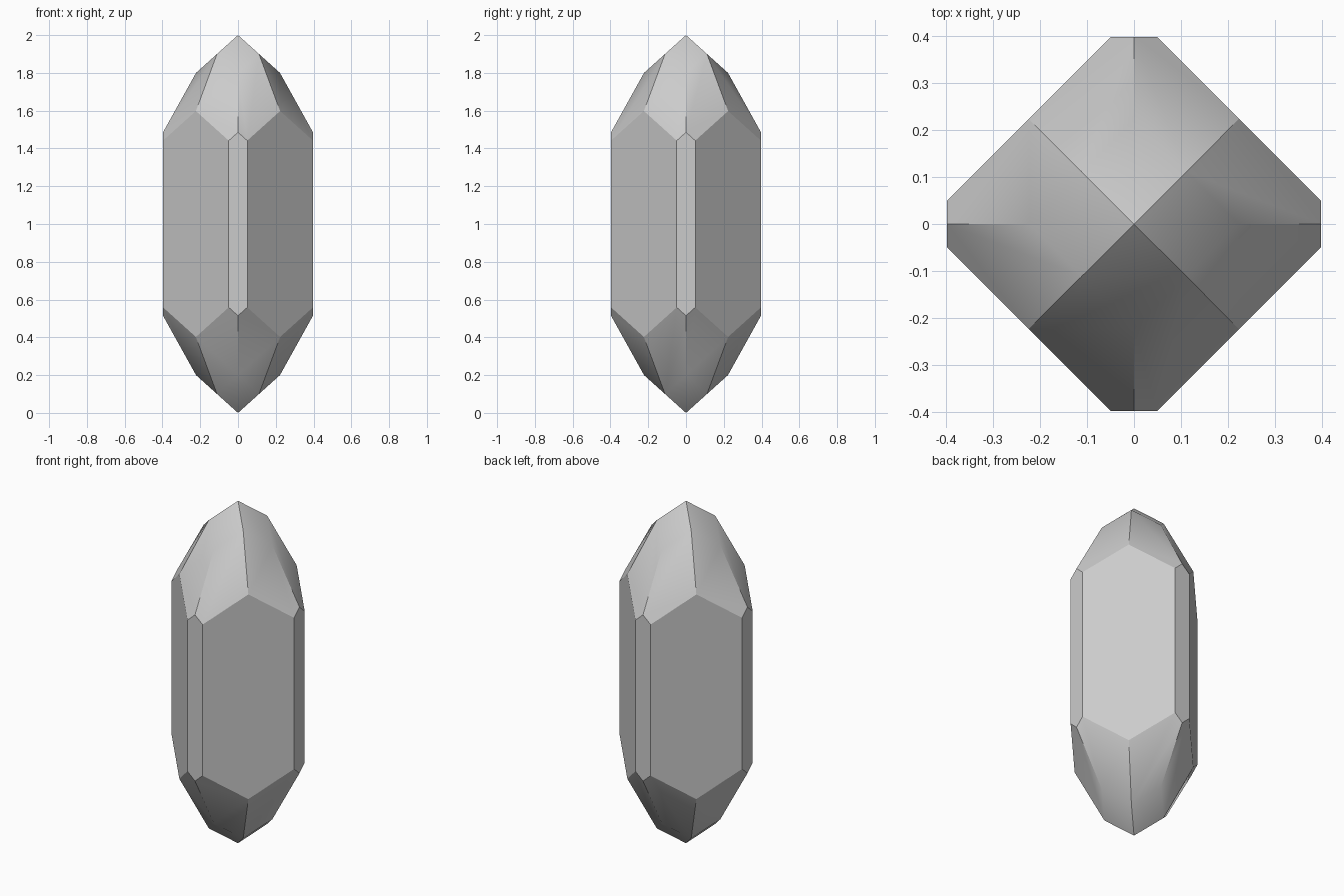
import bpy, bmesh, math
from mathutils import Vector

cube = bpy.data.objects.get("Cube")
if cube:
    bpy.data.objects.remove(cube, do_unlink=True)

# Single grey mineral colour
grey = bpy.data.materials.new("crystal_grey")
grey.use_nodes = True
colour = (0.6, 0.6, 0.6, 1)
grey.diffuse_color = colour
grey.node_tree.nodes["Principled BSDF"].inputs["Base Color"].default_value = colour

# Rough block, cut facet by facet
SIDE, DIAGONAL, HALF = 0.397, 0.446, 1.0
bm = bmesh.new()
bmesh.ops.create_cube(bm, size=3)


def cut(normal, limit):
    """Keep the part where normal . p <= limit and close the cut."""
    n = Vector(normal)
    res = bmesh.ops.bisect_plane(
        bm, geom=bm.verts[:] + bm.edges[:] + bm.faces[:], dist=1e-5,
        plane_co=n * (limit / n.length_squared), plane_no=n, clear_outer=True)
    edges = [e for e in res["geom_cut"]
             if isinstance(e, bmesh.types.BMEdge) and e.is_boundary]
    if edges:
        bmesh.ops.contextual_create(bm, geom=edges)


# Column: four narrow sides and four wide diagonal sides
axes = [(1, 0), (0, 1), (-1, 0), (0, -1)]
for x, y in axes:
    cut((x, y, 0), SIDE)
    cut((x - y, y + x, 0), DIAGONAL)

# Both ends: paired steep facets, then a shallow four-sided point
for up in (1, -1):
    for x, y in axes:
        for lean in (0.9, -0.9):
            cut((1.8 * x - lean * y, 1.8 * y + lean * x, up), HALF + 0.2)
    for x, y in axes:
        cut((0.9 * x, 0.9 * y, up), HALF)

bmesh.ops.recalc_face_normals(bm, faces=bm.faces[:])
bmesh.ops.translate(bm, verts=bm.verts[:], vec=(0, 0, HALF))
mesh = bpy.data.meshes.new("crystal")
bm.to_mesh(mesh)
bm.free()
mesh.materials.append(grey)
crystal = bpy.data.objects.new("crystal", mesh)
bpy.context.collection.objects.link(crystal)

# Soften only the shallow breaks at the points
bpy.ops.object.select_all(action="DESELECT")
crystal.select_set(True)
bpy.context.view_layer.objects.active = crystal
bpy.ops.object.shade_smooth_by_angle(angle=math.radians(31))
